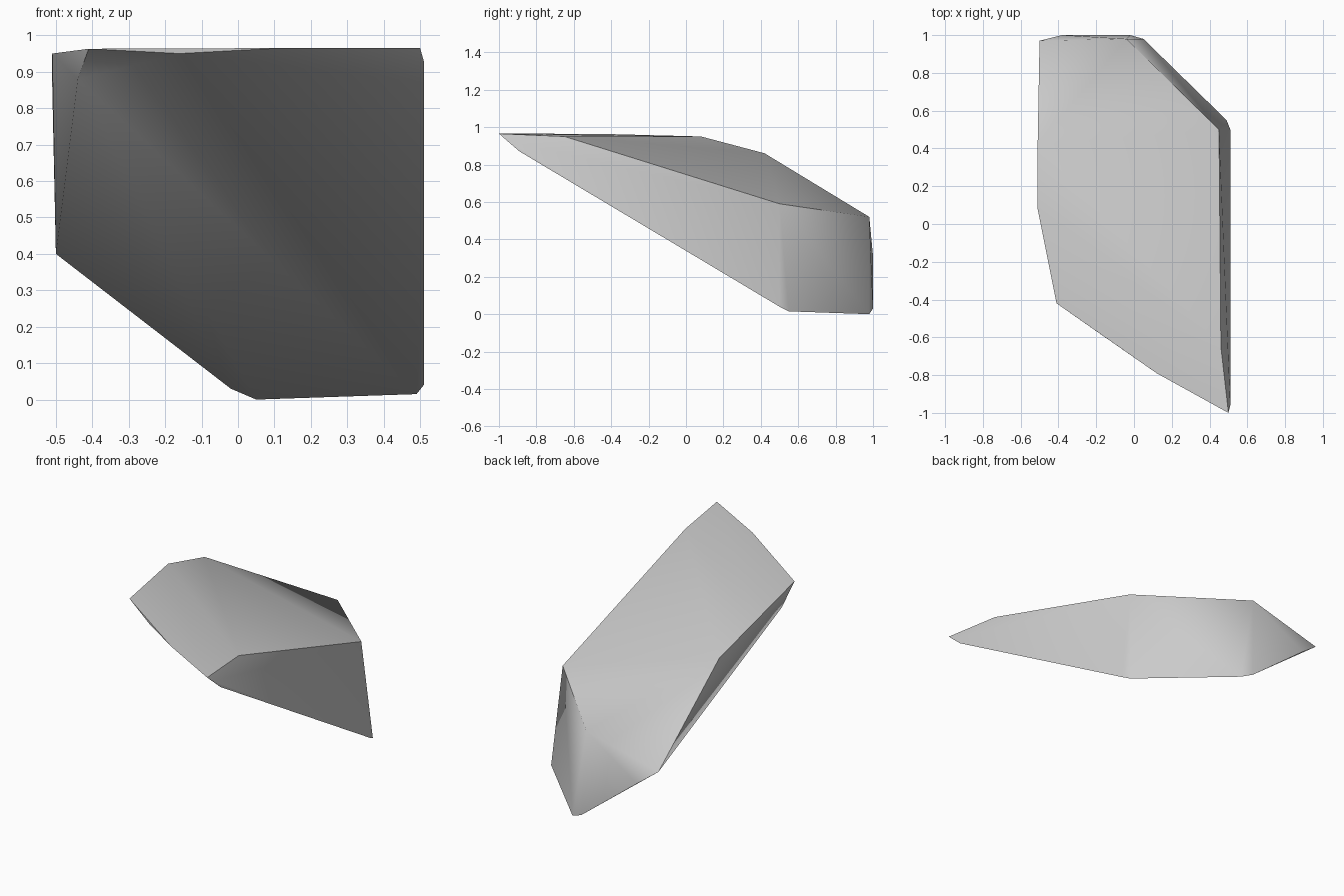
import bpy
import bmesh
import math

cube = bpy.data.objects.get("Cube")
if cube:
    bpy.data.objects.remove(cube, do_unlink=True)

# Stone colour
stone = bpy.data.materials.new("stone_grey")
stone.use_nodes = True
colour = (0.6, 0.6, 0.6, 1.0)
stone.diffuse_color = colour
stone.node_tree.nodes["Principled BSDF"].inputs["Base Color"].default_value = colour

# Corner points of the chipped shard, grouped by region
front_tip = [(.5, -1, .965), (.49, -.99, .965), (.51, -.96, .93), (.51, -.89, .87)]
front_edge = [(.12, -.79, .965), (-.16, -.595, .95), (-.41, -.42, .963)]
left_rim = [(-.51, .08, .95), (-.51, .42, .86), (-.5, .97, .4)]
left_under = [(-.44, .15, .72), (-.44, -.26, .88)]
top_rim = [(.46, -.65, .95), (.45, .5, .59), (-.04, .98, .52)]
base_edge = [(.51, .5, .04), (.49, .55, .015), (.05, .98, 0), (-.02, 1, .03), (-.38, 1, .31)]

# Wrap the points in a convex skin
bm = bmesh.new()
for point in front_tip + front_edge + left_rim + left_under + top_rim + base_edge:
    bm.verts.new(point)
hull = bmesh.ops.convex_hull(bm, input=bm.verts)
loose = {v for v in hull["geom_interior"] if isinstance(v, bmesh.types.BMVert)}
bmesh.ops.delete(bm, geom=list(loose), context="VERTS")
bmesh.ops.recalc_face_normals(bm, faces=bm.faces)

mesh = bpy.data.meshes.new("rock_shard")
bm.to_mesh(mesh)
bm.free()
mesh.materials.append(stone)
shard = bpy.data.objects.new("rock_shard", mesh)
bpy.context.collection.objects.link(shard)

# Soft facets, crisp rims
bpy.ops.object.select_all(action="DESELECT")
shard.select_set(True)
bpy.context.view_layer.objects.active = shard
bpy.ops.object.shade_smooth_by_angle(angle=math.radians(50))
